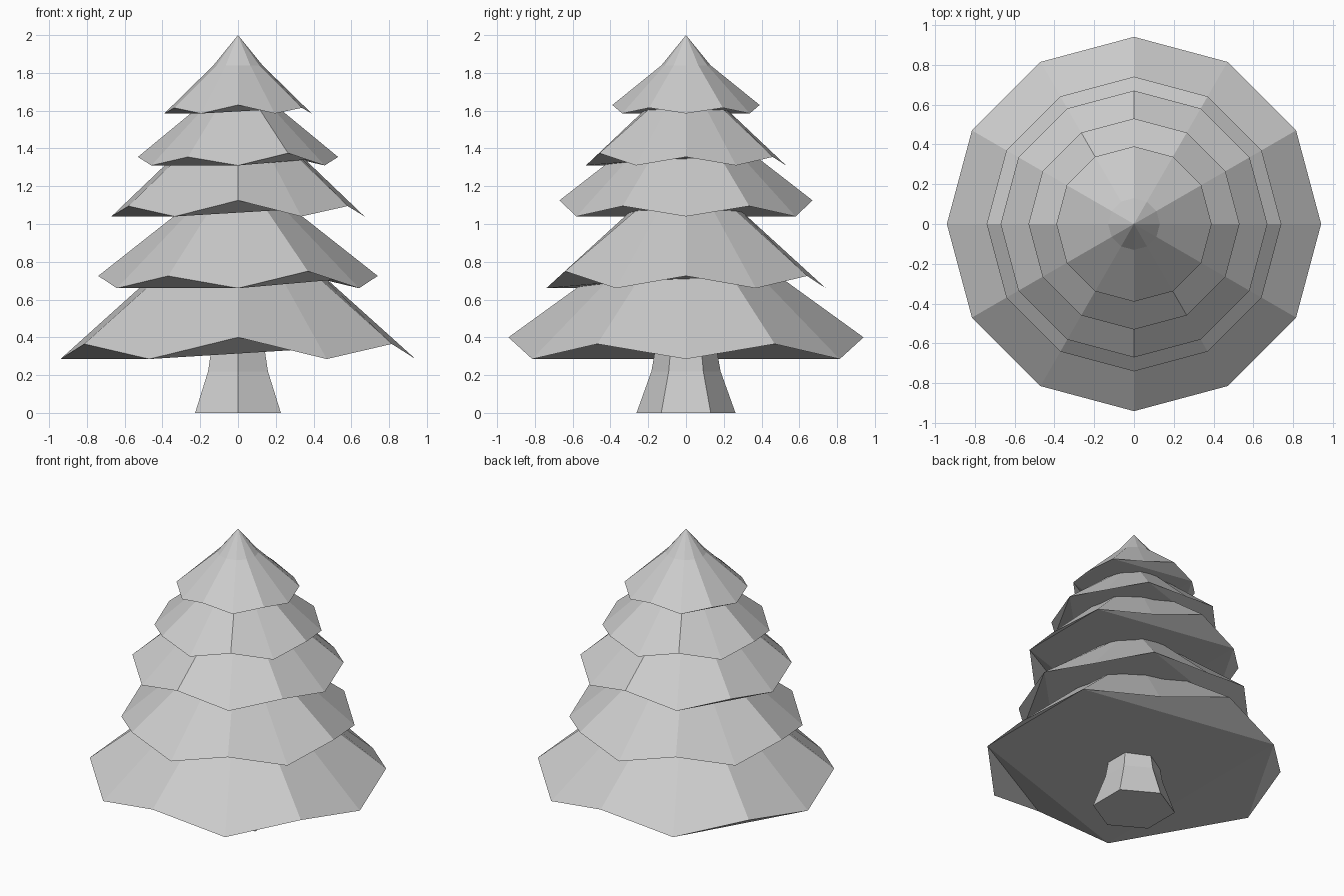
import bpy
from math import cos, sin, radians

if "Cube" in bpy.data.objects:
    bpy.data.objects.remove(bpy.data.objects["Cube"])


def make_object(name, verts, faces):
    mesh = bpy.data.meshes.new(name)
    mesh.from_pydata(verts, [], faces)
    mesh.update()
    obj = bpy.data.objects.new(name, mesh)
    bpy.context.collection.objects.link(obj)
    return obj


def ring(r, zs, start):
    step = 360 / len(zs)
    return [(r * cos(radians(start + i * step)), r * sin(radians(start + i * step)), z)
            for i, z in enumerate(zs)]


def walls(n, lower, upper):
    return [(lower + i, lower + (i + 1) % n, upper + (i + 1) % n, upper + i) for i in range(n)]


# Folds of the underside, as rim point numbers
UNDERSIDE = [(11, 0, 1), (1, 2, 3), (1, 3, 4), (4, 5, 6), (6, 7, 8),
             (8, 9, 11), (9, 10, 11), (8, 11, 1, 4), (4, 6, 8)]


# Branch tier: zigzag rim, shoulder ring, apex and folded underside
def branch_tier(name, radius, low, high, peak, shoulder_r, shoulder_z, apex, turn):
    rim = [low if i % 2 == 0 else peak if i % 6 == 3 else high for i in range(12)]
    verts = ring(radius, rim, turn) + ring(shoulder_r, [shoulder_z] * 12, turn) + [(0, 0, apex)]
    faces = walls(12, 0, 12)
    faces += [(12 + i, 12 + (i + 1) % 12, 24) for i in range(12)]
    faces += [tuple(reversed(f)) for f in UNDERSIDE]
    make_object(name, verts, faces)


tiers = [
    (0.94, 0.285, 0.365, 0.40, 0.29, 0.87, 1.22, 0),
    (0.74, 0.66, 0.725, 0.75, 0.22, 1.135, 1.42, 30),
    (0.67, 1.04, 1.095, 1.125, 0.20, 1.49, 1.75, 0),
    (0.53, 1.31, 1.355, 1.375, 0.16, 1.66, 1.87, 30),
    (0.39, 1.585, 1.615, 1.63, 0.13, 1.84, 2.0, 0),
]
for number, spec in enumerate(tiers, 1):
    branch_tier(f"branch_tier_{number}", *spec)

# Six-sided flared trunk
verts = []
for r, z in ((0.262, 0), (0.183, 0.22), (0.155, 0.38), (0.14, 0.5)):
    verts += ring(r, [z] * 6, 30)
faces = [tuple(range(5, -1, -1)), tuple(range(18, 24))]
for k in range(3):
    faces += walls(6, 6 * k, 6 * k + 6)
make_object("trunk", verts, faces)
